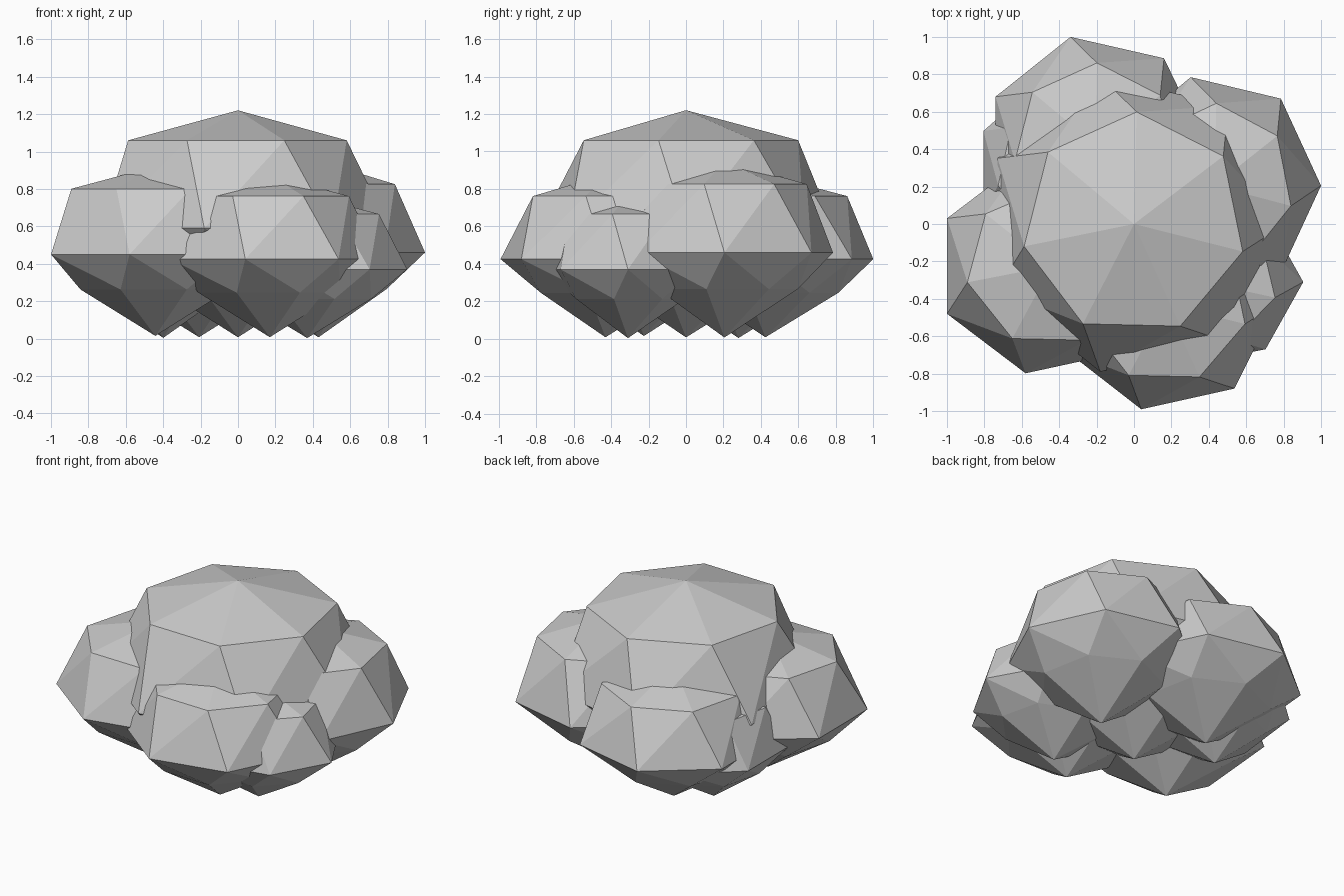
import bpy, bmesh
from math import sin, cos, pi, radians

if "Cube" in bpy.data.objects:
    bpy.data.objects.remove(bpy.data.objects["Cube"])

SIDES = 7
# (radius factor, height factor, twist in degrees) of the three rings, top to bottom
RINGS = [(0.74, 0.58, -14.2), (1.0, 0.0, 0.0), (0.66, -0.31, -14.2)]
TOP, BOTTOM = 0.778, -0.72


def clump(name, x, y, z, rx, ry, rz):
    """One faceted seven-sided foliage clump; z is the height of its widest ring."""
    bm = bmesh.new()
    top = bm.verts.new((x, y, z + TOP * rz))
    bottom = bm.verts.new((x, y, z + BOTTOM * rz))
    rings = []
    for r, h, twist in RINGS:
        ring = []
        for k in range(SIDES):
            a = 2 * pi * k / SIDES + radians(twist)
            ring.append(bm.verts.new((x + rx * r * cos(a), y + ry * r * sin(a), z + h * rz)))
        rings.append(ring)
    upper, middle, lower = rings
    for k in range(SIDES):
        n = (k + 1) % SIDES
        bm.faces.new((top, upper[k], upper[n]))
        bm.faces.new((upper[k], middle[k], upper[n]))
        bm.faces.new((middle[k], middle[n], upper[n]))
        bm.faces.new((middle[k], lower[n], middle[n]))
        bm.faces.new((middle[k], lower[k], lower[n]))
        bm.faces.new((bottom, lower[n], lower[k]))
    bmesh.ops.recalc_face_normals(bm, faces=bm.faces)
    mesh = bpy.data.meshes.new(name)
    bm.to_mesh(mesh)
    bm.free()
    obj = bpy.data.objects.new(name, mesh)
    bpy.context.collection.objects.link(obj)
    return obj


# large central clump
clump("bush_centre", 0, 0, 0.59, 0.81, 0.81, 0.81)

# surrounding clumps
clump("clump_front_left", -0.442, -0.225, 0.45, 0.619, 0.588, 0.605)
clump("clump_back_right", 0.43, 0.205, 0.46, 0.57, 0.595, 0.63)
clump("clump_front", 0.17, -0.43, 0.425, 0.59, 0.575, 0.58)
clump("clump_back_left", -0.208, 0.424, 0.425, 0.591, 0.591, 0.58)

# small side clumps
clump("clump_right", 0.37, -0.31, 0.37, 0.535, 0.46, 0.51)
clump("clump_left", -0.40, 0.28, 0.36, 0.45, 0.50, 0.495)
